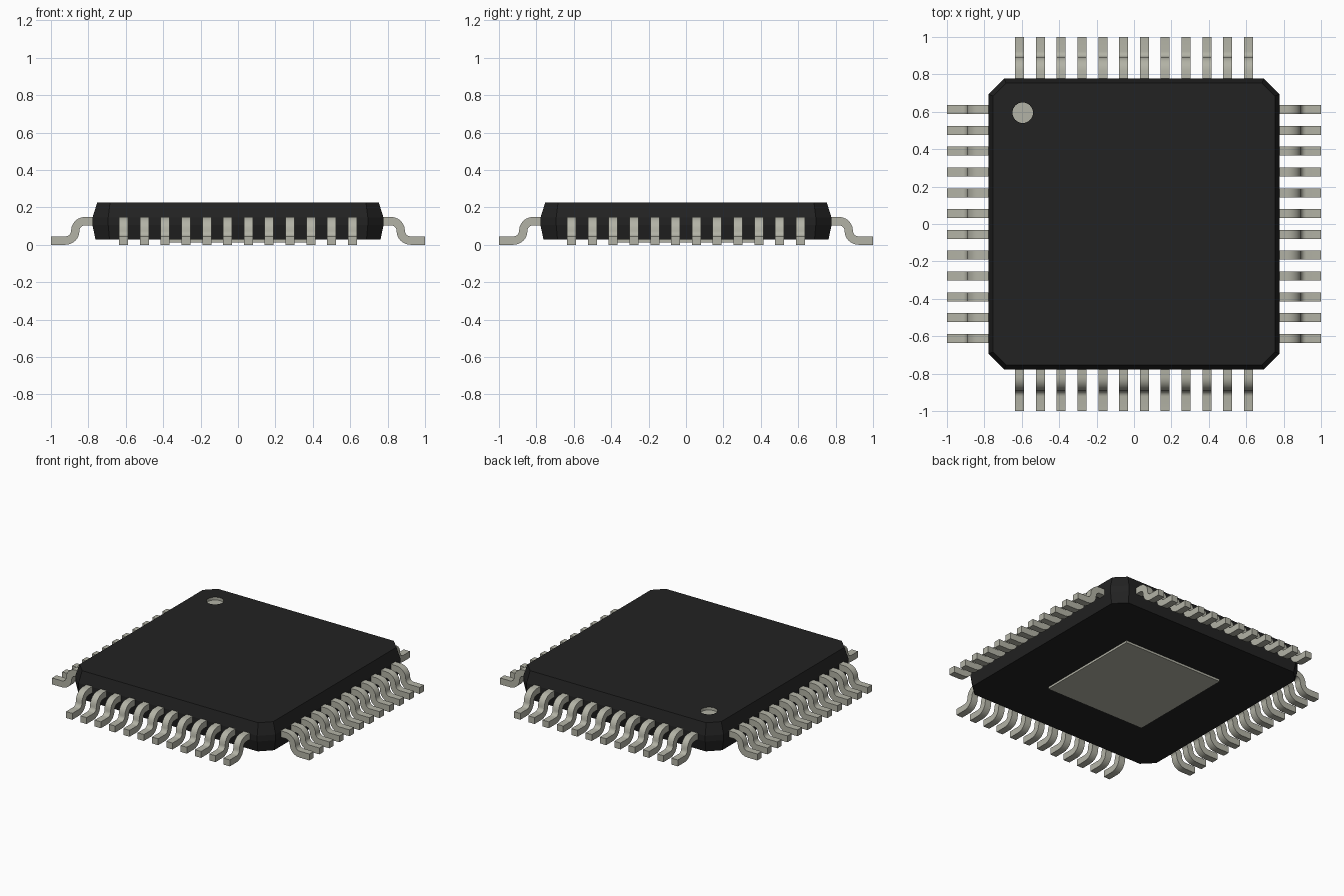
import bpy, bmesh, math
from mathutils import Matrix

cube = bpy.data.objects.get("Cube")
if cube:
    bpy.data.objects.remove(cube, do_unlink=True)


def material(name, rgb, rough):
    m = bpy.data.materials.new(name)
    m.use_nodes = True
    m.diffuse_color = (*rgb, 1)
    p = m.node_tree.nodes["Principled BSDF"]
    p.inputs["Base Color"].default_value = (*rgb, 1)
    p.inputs["Roughness"].default_value = rough
    return m


BLACK = material("black_resin", (0.016, 0.016, 0.016), 0.6)
METAL = material("tinned_metal", (0.45, 0.45, 0.38), 0.4)


def add_object(name, bm, mats):
    bmesh.ops.recalc_face_normals(bm, faces=bm.faces)
    me = bpy.data.meshes.new(name)
    bm.to_mesh(me)
    bm.free()
    for m in mats:
        me.materials.append(m)
    ob = bpy.data.objects.new(name, me)
    bpy.context.collection.objects.link(ob)
    return ob


def loft(bm, rings):
    """Skin closed rings of points and cap both ends."""
    vs = [[bm.verts.new(p) for p in r] for r in rings]
    n = len(vs[0])
    for a, b in zip(vs, vs[1:]):
        for i in range(n):
            j = (i + 1) % n
            bm.faces.new((a[i], a[j], b[j], b[i]))
    bm.faces.new(vs[0][::-1])
    bm.faces.new(vs[-1])


def octagon(h, c, z):
    """Square of half-width h whose corners are cut off at c."""
    return [(h, -c, z), (h, c, z), (c, h, z), (-c, h, z),
            (-h, c, z), (-h, -c, z), (-c, -h, z), (c, -h, z)]


# Body: chamfered block tapering above and below a straight middle band
bm = bmesh.new()
loft(bm, [octagon(0.762, 0.687, 0.028), octagon(0.778, 0.694, 0.105),
          octagon(0.778, 0.694, 0.145), octagon(0.753, 0.684, 0.225)])
body = add_object("body", bm, [BLACK, METAL])

# Round metal-lined recess marking the first lead
bm = bmesh.new()
bmesh.ops.create_cone(bm, cap_ends=True, segments=32, radius1=0.055, radius2=0.055,
                      depth=0.06, matrix=Matrix.Translation((-0.595, 0.595, 0.235)))
for f in bm.faces:
    f.material_index = 1
cutter = add_object("marker_cutter", bm, [BLACK, METAL])
cutter.hide_render = True
mod = body.modifiers.new("marker_recess", "BOOLEAN")
mod.operation = "DIFFERENCE"
mod.solver = "EXACT"
mod.object = cutter
bpy.context.view_layer.objects.active = body
bpy.ops.object.modifier_apply(modifier=mod.name)
bpy.data.objects.remove(cutter, do_unlink=True)

# Thermal pad under the body
bm = bmesh.new()
bmesh.ops.create_cube(bm, size=1, matrix=Matrix.Translation((0, 0, 0.0235))
                      @ Matrix.Diagonal((0.775, 0.775, 0.021, 1)))
add_object("thermal_pad", bm, [METAL])

# Lead: S-shaped centre line (x, z, direction) swept with a flat rectangle
T, W, R, STEPS = 0.045, 0.048, 0.052, 6
BEND_X, FOOT_Z = 0.87, T / 2
path = [(0.74, FOOT_Z + 2 * R, 0)]
for i in range(STEPS + 1):
    a = math.pi / 2 * i / STEPS
    path.append((BEND_X - R + R * math.sin(a), FOOT_Z + R + R * math.cos(a), a))
for i in range(1, STEPS + 1):
    a = math.pi / 2 * (1 - i / STEPS)
    path.append((BEND_X + R - R * math.sin(a), FOOT_Z + R - R * math.cos(a), a))
path.append((1.0, FOOT_Z, 0))

bm = bmesh.new()
rings = []
for x, z, a in path:
    dx, dz = math.sin(a) * T / 2, math.cos(a) * T / 2
    rings.append([(x + dx, -W / 2, z + dz), (x + dx, W / 2, z + dz),
                  (x - dx, W / 2, z - dz), (x - dx, -W / 2, z - dz)])
loft(bm, rings)
lead = add_object("lead_left_01", bm, [METAL])
bpy.ops.object.select_all(action="DESELECT")
lead.select_set(True)
bpy.context.view_layer.objects.active = lead
bpy.ops.object.shade_smooth_by_angle(angle=math.radians(30))

# Twelve leads on each of the four sides, all sharing one mesh
COUNT, PITCH = 12, 0.1113
for s, side in enumerate(("left", "back", "right", "front")):
    for i in range(COUNT):
        if s == 0 and i == 0:
            ob = lead
        else:
            ob = bpy.data.objects.new(f"lead_{side}_{i + 1:02d}", lead.data)
            bpy.context.collection.objects.link(ob)
        offset = (i - (COUNT - 1) / 2) * PITCH
        ob.matrix_world = (Matrix.Rotation(s * math.pi / 2, 4, "Z")
                           @ Matrix.Translation((0, offset, 0)))
